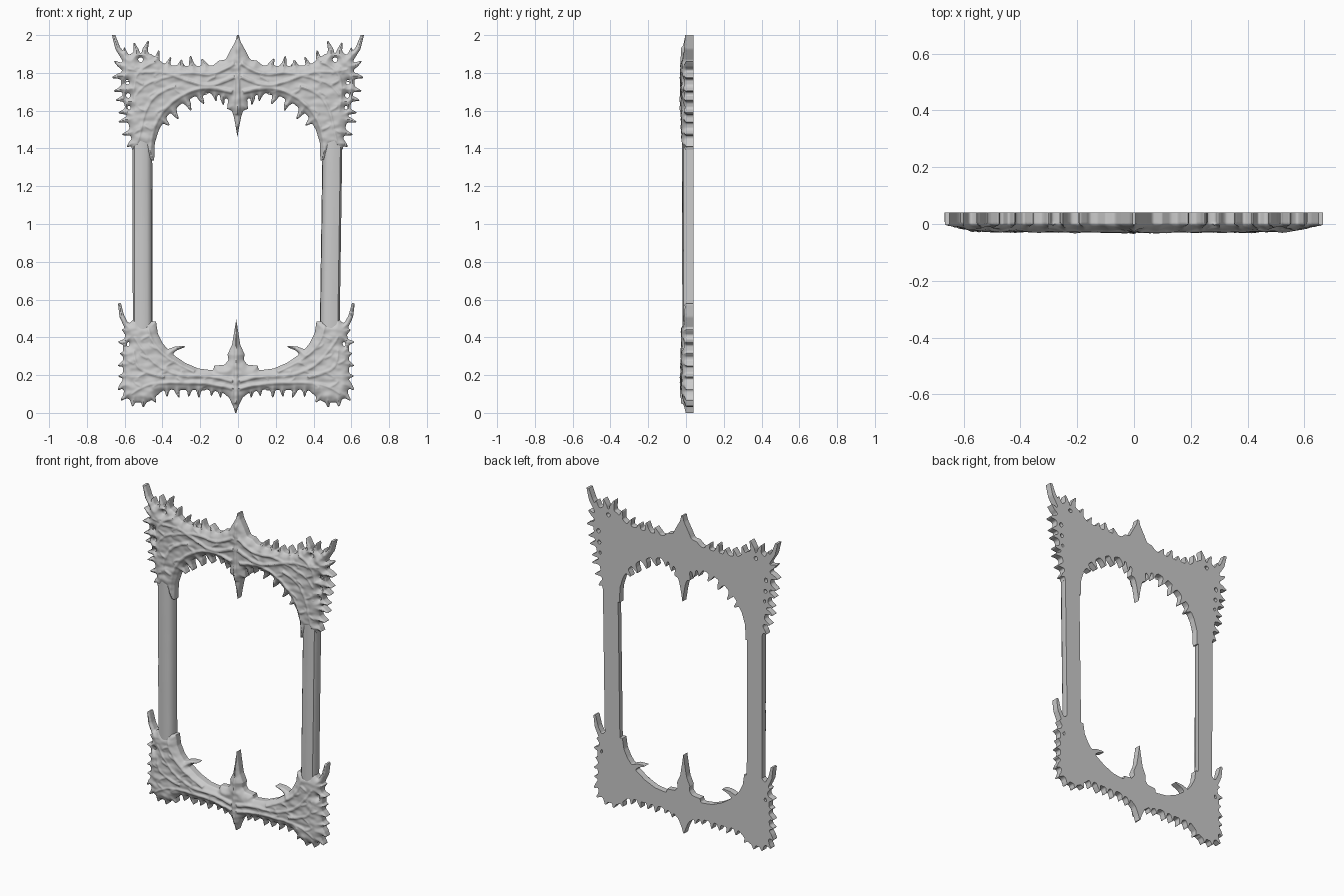
import bpy, bmesh, math
from mathutils import Vector, noise, kdtree
from mathutils.geometry import tessellate_polygon

BACK, FRONT = 0.04, -0.022


def skew(v):
    # the whole frame leans very slightly
    v.co.x -= 0.012 * (1 - v.co.z / 2)


def finish(name, mesh):
    ob = bpy.data.objects.new(name, mesh)
    bpy.context.collection.objects.link(ob)
    for p in mesh.polygons:
        p.use_smooth = True
    mesh.set_sharp_from_angle(angle=math.radians(40))
    return ob


def prism(bm, loops, y0=FRONT, y1=BACK + 0.016):
    # extrude an outline (first loop) with holes (other loops) along y
    pts = [p for lp in loops for p in lp]
    tris = tessellate_polygon([[Vector((x, z, 0)) for x, z in lp] for lp in loops])
    f = [bm.verts.new((x, y0, z)) for x, z in pts]
    b = [bm.verts.new((x, y1, z)) for x, z in pts]
    for t in tris:
        bm.faces.new([f[i] for i in t])
        bm.faces.new([b[i] for i in reversed(t)])
    o = 0
    for lp in loops:
        n = len(lp)
        for i in range(n):
            j = (i + 1) % n
            bm.faces.new((f[o + i], b[o + i], b[o + j], f[o + j]))
        o += n


def thorn(bm, s, bx, bz, tx, tz, w, tip=0.15, bow=0.12):
    # curved blade growing from base to tip
    a, t = Vector((s * bx, bz)), Vector((s * tx, tz))
    d = t - a
    n = Vector((-d.y, d.x)).normalized() * s
    a = a - d.normalized() * 0.012
    t = t + d.normalized() * 0.005
    m = (a + t) / 2 + n * d.length * bow
    wm = w * (0.55 + tip) / 2
    prism(bm, [[a - n * w / 2, m - n * wm * 0.8, t - n * w * tip / 2,
                t + n * w * tip / 2, m + n * wm * 0.8, a + n * w / 2]], FRONT + 0.002)


def vines(bm, paths):
    # raised tendrils with small side curls, as tapered tubes
    cu = bpy.data.curves.new("vines", 'CURVE')
    cu.dimensions = '3D'
    cu.bevel_depth, cu.bevel_resolution, cu.use_fill_caps = 1.0, 2, True

    def tube(pts, r):
        sp = cu.splines.new('NURBS')
        sp.points.add(len(pts) - 1)
        for i, (x, z) in enumerate(pts):
            sp.points[i].co = (x, FRONT + 0.002, z, 1)
            sp.points[i].radius = r * (1 - 0.5 * i / (len(pts) - 1))
        sp.order_u, sp.use_endpoint_u, sp.resolution_u = 3, True, 6

    for r, pts in paths:
        for s in ((1, -1) if any(p[0] > 0 for p in pts) else (1,)):
            tube([(s * x, z) for x, z in pts], r)
            if s * pts[-1][0] == 0:
                continue
            for k, (x, z) in enumerate(pts[1:-1]):
                u = 1 if k % 2 else -1
                tube([(s * x, z), (s * (x + 0.03), z + u * 0.012),
                      (s * (x + 0.045), z + u * 0.032), (s * (x + 0.022), z + u * 0.034)], r * 0.7)
    ob = bpy.data.objects.new("vines", cu)
    bpy.context.collection.objects.link(ob)
    me = bpy.data.meshes.new_from_object(ob.evaluated_get(bpy.context.evaluated_depsgraph_get()))
    bm.from_mesh(me)
    bpy.data.objects.remove(ob)


def crest(name, half, holes, thorns, horn, tendrils):
    # plate + thorns + tendrils fused into one carved piece
    bm = bmesh.new()
    outline = half + [(-x, z) for x, z in reversed(half) if x > 0]
    rings = [[(s * x + r * math.cos(a * math.pi / 5), z + 1.2 * r * math.sin(a * math.pi / 5))
              for a in range(10)] for x, z, r in holes for s in (1, -1)]
    prism(bm, [outline] + rings)
    for s in (1, -1):
        for i, t in enumerate(thorns):
            thorn(bm, s, *t, bow=0.1 if i % 2 else -0.1)
        thorn(bm, s, *horn, tip=0.5, bow=-0.08)
    vines(bm, tendrils)
    raw = bpy.data.meshes.new(name + "_raw")
    bm.to_mesh(raw)
    bm.free()
    ob = bpy.data.objects.new(name + "_raw", raw)
    bpy.context.collection.objects.link(ob)
    m = ob.modifiers.new("fuse", 'REMESH')
    m.mode, m.voxel_size = 'VOXEL', 0.005
    m = ob.modifiers.new("soften", 'SMOOTH')
    m.factor, m.iterations = 0.5, 2
    me = bpy.data.meshes.new_from_object(ob.evaluated_get(bpy.context.evaluated_depsgraph_get()))
    bpy.data.objects.remove(ob)
    # round the front towards the silhouette, roughen it, flatten the back
    wall = [v.co.copy() for v in me.vertices if 0.008 < v.co.y < 0.03]
    kd = kdtree.KDTree(len(wall))
    for i, c in enumerate(wall):
        kd.insert((c.x, 0, c.z), i)
    kd.balance()
    for v in me.vertices:
        c = v.co
        if c.y < 0.025:
            t = min(kd.find((c.x, 0, c.z))[2] / 0.045, 1)
            e = 1 - (1 - t) ** 2
            c.y = 0.025 - (0.025 - c.y) * (0.55 + 0.45 * e)
            if c.y < 0.005:
                c.y += 0.005 * e * noise.noise(Vector((c.x * 22, 3, c.z * 34)))
        c.y = max(-0.04, min(BACK, c.y))
        c.z = max(0, min(2, c.z))
        skew(v)
    me.name = name
    return finish(name, me)


# upper crest: pointed finial, arch, pendant and thorny corners
crest("upper_crest",
      [(0, 2.02), (0.014, 1.965), (0.045, 1.91), (0.065, 1.87), (0.1, 1.865), (0.13, 1.84),
       (0.25, 1.835), (0.38, 1.84), (0.42, 1.87), (0.46, 1.9), (0.56, 1.905), (0.61, 1.87),
       (0.618, 1.75), (0.606, 1.66), (0.582, 1.56), (0.562, 1.46), (0.558, 1.39), (0.5, 1.41),
       (0.46, 1.34), (0.44, 1.335), (0.437, 1.43), (0.415, 1.5), (0.37, 1.575), (0.3, 1.635),
       (0.22, 1.68), (0.14, 1.695), (0.08, 1.68), (0.05, 1.66), (0.055, 1.61), (0.03, 1.6),
       (0.02, 1.57), (0.01, 1.52), (0, 1.46)],
      [(0.515, 1.872, 0.014), (0.585, 1.75, 0.013), (0.58, 1.68, 0.012), (0.575, 1.615, 0.01)],
      [(0.49, 1.89, 0.475, 1.965, 0.05), (0.54, 1.89, 0.55, 1.955, 0.05), (0.58, 1.88, 0.6, 1.93, 0.04),
       (0.44, 1.86, 0.42, 1.915, 0.045), (0.37, 1.83, 0.355, 1.88, 0.04), (0.31, 1.83, 0.3, 1.865, 0.05),
       (0.235, 1.83, 0.25, 1.885, 0.045), (0.175, 1.83, 0.19, 1.87, 0.05),
       (0.61, 1.84, 0.65, 1.86, 0.045), (0.61, 1.78, 0.66, 1.775, 0.05), (0.61, 1.72, 0.65, 1.705, 0.045),
       (0.6, 1.66, 0.64, 1.655, 0.045), (0.59, 1.6, 0.625, 1.59, 0.045), (0.575, 1.55, 0.625, 1.54, 0.045),
       (0.565, 1.49, 0.605, 1.475, 0.045), (0.555, 1.43, 0.58, 1.41, 0.04),
       (0.4, 1.55, 0.365, 1.525, 0.05), (0.34, 1.61, 0.315, 1.56, 0.05), (0.275, 1.65, 0.25, 1.605, 0.05),
       (0.2, 1.69, 0.18, 1.64, 0.05), (0.13, 1.7, 0.115, 1.655, 0.045), (0.075, 1.68, 0.075, 1.635, 0.04)],
      (0.6, 1.88, 0.658, 2.0, 0.032),
      [(0.016, [(0, 1.58), (0, 1.7), (0, 1.82), (0, 1.94)]),
       (0.013, [(0.02, 1.78), (0.14, 1.72), (0.27, 1.76), (0.4, 1.81), (0.5, 1.8), (0.58, 1.82)]),
       (0.012, [(0.02, 1.85), (0.12, 1.78), (0.26, 1.81), (0.4, 1.77), (0.5, 1.74), (0.54, 1.68)]),
       (0.013, [(0.03, 1.7), (0.16, 1.73), (0.29, 1.69), (0.39, 1.61), (0.45, 1.5), (0.46, 1.38)]),
       (0.011, [(0.33, 1.73), (0.43, 1.7), (0.49, 1.6), (0.51, 1.5), (0.53, 1.42)]),
       (0.01, [(0.44, 1.86), (0.52, 1.83), (0.56, 1.72), (0.54, 1.6)])])

# lower crest: cradle with upright spike, drop point and thorny feet
crest("lower_crest",
      [(0, -0.012), (0.012, 0.03), (0.035, 0.08), (0.07, 0.108), (0.16, 0.125), (0.28, 0.12),
       (0.38, 0.125), (0.42, 0.09), (0.46, 0.06), (0.52, 0.055), (0.57, 0.075), (0.6, 0.13),
       (0.598, 0.25), (0.598, 0.37), (0.57, 0.47), (0.54, 0.5), (0.5, 0.475), (0.46, 0.485),
       (0.425, 0.485), (0.415, 0.42), (0.39, 0.37), (0.35, 0.32), (0.27, 0.265), (0.2, 0.235),
       (0.12, 0.225), (0.115, 0.25), (0.06, 0.255), (0.04, 0.28), (0.045, 0.31), (0.022, 0.36),
       (0.012, 0.42), (0, 0.495)],
      [(0.575, 0.365, 0.012)],
      [(0.58, 0.43, 0.6, 0.44, 0.04), (0.59, 0.37, 0.62, 0.375, 0.045), (0.59, 0.31, 0.61, 0.315, 0.04),
       (0.59, 0.26, 0.62, 0.25, 0.045), (0.59, 0.2, 0.618, 0.195, 0.045), (0.59, 0.15, 0.62, 0.125, 0.05),
       (0.58, 0.1, 0.605, 0.07, 0.045), (0.54, 0.07, 0.545, 0.04, 0.05), (0.49, 0.07, 0.49, 0.035, 0.05),
       (0.44, 0.09, 0.425, 0.06, 0.045), (0.37, 0.13, 0.365, 0.09, 0.04), (0.31, 0.13, 0.3, 0.085, 0.04),
       (0.25, 0.13, 0.25, 0.09, 0.04), (0.19, 0.13, 0.195, 0.085, 0.04), (0.13, 0.13, 0.13, 0.095, 0.04),
       (0.08, 0.12, 0.08, 0.085, 0.035), (0.35, 0.32, 0.275, 0.35, 0.04)],
      (0.578, 0.46, 0.618, 0.577, 0.03),
      [(0.015, [(0, 0.05), (0, 0.15), (0, 0.28), (0, 0.42)]),
       (0.013, [(0.02, 0.17), (0.13, 0.2), (0.25, 0.19), (0.37, 0.22), (0.47, 0.29), (0.54, 0.4)]),
       (0.012, [(0.02, 0.13), (0.14, 0.155), (0.27, 0.16), (0.4, 0.16), (0.5, 0.14), (0.55, 0.1)]),
       (0.012, [(0.22, 0.22), (0.33, 0.27), (0.42, 0.34), (0.46, 0.41), (0.47, 0.47)]),
       (0.011, [(0.38, 0.19), (0.48, 0.21), (0.54, 0.26), (0.54, 0.33)])])

# side rails: plain bars with a chamfered front, tapering slightly
PROFILE = [(0.556, 0.04), (0.556, 0.002), (0.546, -0.013), (0.515, -0.02), (0.48, -0.018),
           (0.466, -0.01), (0.454, 0.006), (0.451, 0.04)]
for side, s in (("left", -1), ("right", 1)):
    bm = bmesh.new()
    rings = []
    for i in range(13):
        z = 0.4 + 1.05 * i / 12
        rings.append([bm.verts.new((s * (x - 0.009 * (1 - i / 12)),
                                    y + (0.002 * noise.noise(Vector((x * 20, s, z * 9))) if y < 0.03 else 0), z))
                      for x, y in PROFILE])
    n = len(PROFILE)
    for a, b in zip(rings, rings[1:]):
        for k in range(n):
            bm.faces.new((a[k], a[(k + 1) % n], b[(k + 1) % n], b[k]))
    bm.faces.new(rings[0])
    bm.faces.new(rings[-1])
    bmesh.ops.recalc_face_normals(bm, faces=bm.faces)
    for v in bm.verts:
        skew(v)
    me = bpy.data.meshes.new(side + "_rail")
    bm.to_mesh(me)
    bm.free()
    finish(side + "_rail", me)
